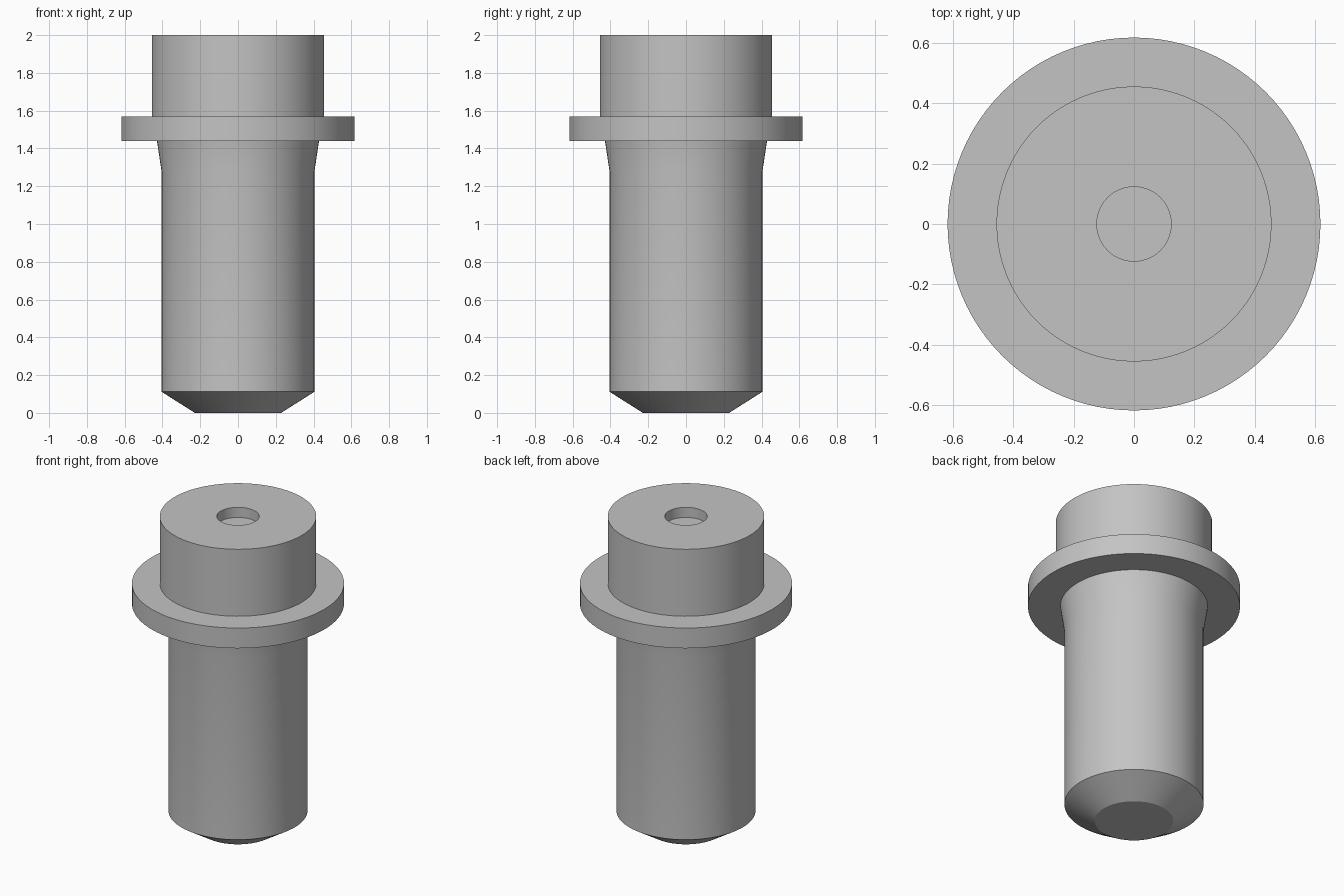
import bpy
import math

cube = bpy.data.objects.get("Cube")
if cube:
    bpy.data.objects.remove(cube, do_unlink=True)

SIDES = 96

# Single plain metal colour
metal = bpy.data.materials.new("plain grey metal")
metal.use_nodes = True
grey = (0.55, 0.55, 0.55, 1)
metal.diffuse_color = grey
metal.node_tree.nodes["Principled BSDF"].inputs["Base Color"].default_value = grey


def turned_part(name, profile):
    """Revolve (radius, height) points about z; close both ends with flat caps."""
    verts, faces = [], []
    for radius, z in profile:
        for i in range(SIDES):
            a = math.tau * i / SIDES
            verts.append((radius * math.cos(a), radius * math.sin(a), z))
    for ring in range(len(profile) - 1):
        for i in range(SIDES):
            j = (i + 1) % SIDES
            low, high = ring * SIDES, (ring + 1) * SIDES
            faces.append((low + i, low + j, high + j, high + i))
    faces.append(tuple(reversed(range(SIDES))))
    faces.append(tuple(range(len(verts) - SIDES, len(verts))))
    mesh = bpy.data.meshes.new(name)
    mesh.from_pydata(verts, [], faces)
    mesh.materials.append(metal)
    obj = bpy.data.objects.new(name, mesh)
    bpy.context.collection.objects.link(obj)
    bpy.ops.object.select_all(action="DESELECT")
    obj.select_set(True)
    bpy.context.view_layer.objects.active = obj
    bpy.ops.object.shade_smooth_by_angle(angle=math.radians(25))
    return obj


# Pin, from chamfered tip through flared neck, collar and head to the blind hole floor
turned_part("collared_pin", [
    (0.228, 0.0),
    (0.405, 0.112),
    (0.405, 1.28),
    (0.429, 1.44),
    (0.617, 1.44),
    (0.617, 1.57),
    (0.455, 1.57),
    (0.455, 2.0),
    (0.123, 2.0),
    (0.123, 1.935),
])
